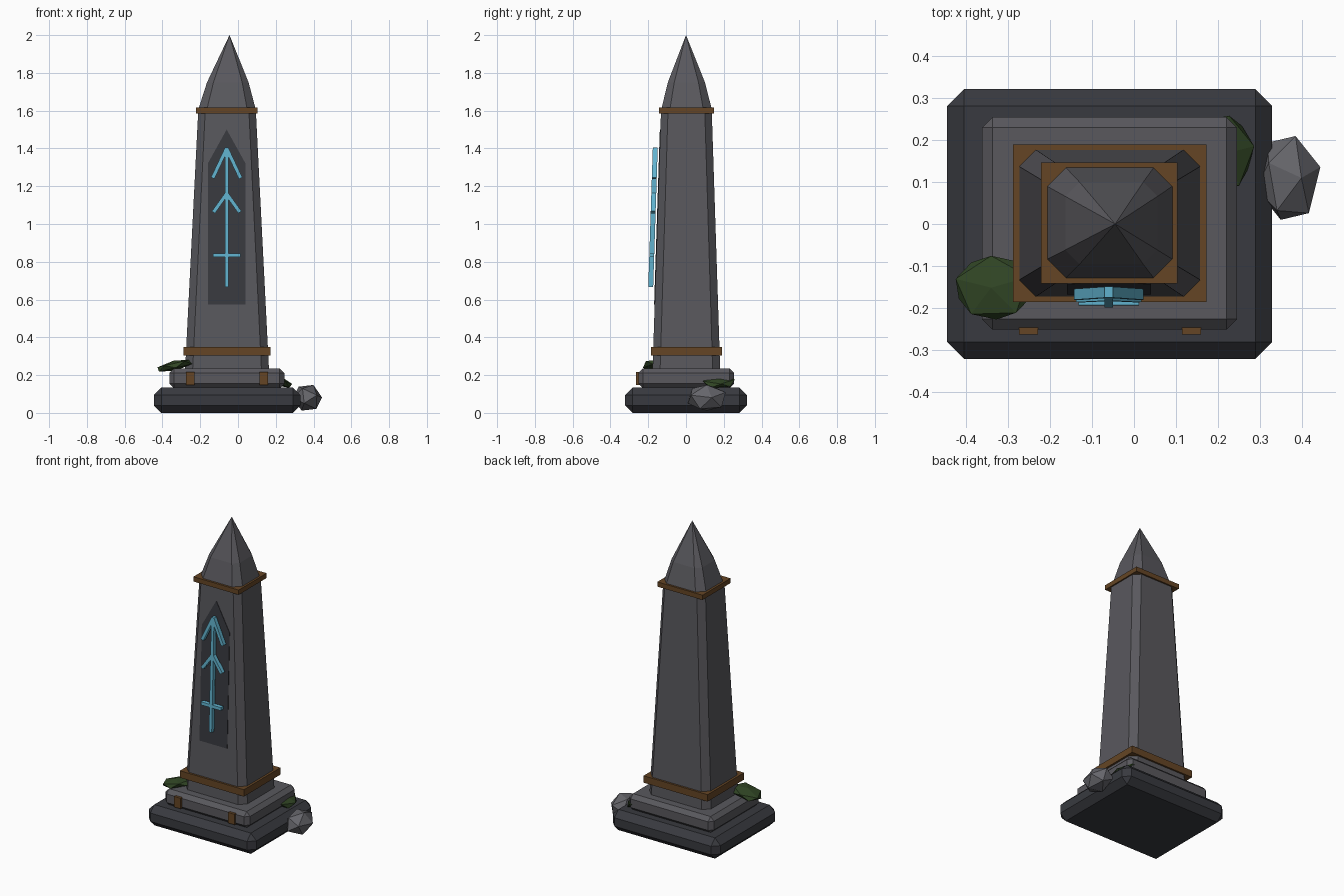
import bpy, bmesh
from math import radians, atan2, hypot
from mathutils import Matrix, Vector

if "Cube" in bpy.data.objects:
    bpy.data.objects.remove(bpy.data.objects["Cube"])

CX = -0.058   # axis of the monument


def material(name, r, g, b):
    m = bpy.data.materials.new(name)
    m.diffuse_color = (r, g, b, 1)
    m.use_nodes = True
    m.node_tree.nodes["Principled BSDF"].inputs["Base Color"].default_value = m.diffuse_color
    return m


STONE = material("stone", 0.10, 0.098, 0.11)
DARK = material("dark_stone", 0.04, 0.042, 0.05)
BRONZE = material("bronze", 0.13, 0.06, 0.018)
GLOW = material("rune_blue", 0.12, 0.45, 0.62)
MOSS = material("moss_green", 0.03, 0.06, 0.018)
ROCK = material("rock_grey", 0.13, 0.13, 0.145)


def finish(name, bm, mat):
    bmesh.ops.recalc_face_normals(bm, faces=bm.faces)
    me = bpy.data.meshes.new(name)
    bm.to_mesh(me)
    bm.free()
    ob = bpy.data.objects.new(name, me)
    me.materials.append(mat)
    bpy.context.collection.objects.link(ob)
    return ob


def box(name, x, y, z, mat, bevel=0):
    """Box from (min, max) ranges with optional chamfered edges."""
    bm = bmesh.new()
    size = [r[1] - r[0] for r in (x, y, z)]
    mid = [sum(r) / 2 for r in (x, y, z)]
    bmesh.ops.create_cube(bm, size=1, matrix=Matrix.Translation(mid) @ Matrix.Diagonal((*size, 1)))
    if bevel:
        bmesh.ops.bevel(bm, geom=bm.edges[:], offset=bevel, segments=1, affect='EDGES')
    return finish(name, bm, mat)


def octagon(cx, cy, hx, hy, c, z):
    """Rectangle outline with cut corners."""
    pts = [(hx, hy - c), (hx - c, hy), (c - hx, hy), (-hx, hy - c),
           (-hx, c - hy), (c - hx, -hy), (hx - c, -hy), (hx, c - hy)]
    return [(cx + px, cy + py, z) for px, py in pts]


def loft(name, rings, mat, apex=None):
    bm = bmesh.new()
    loops = [[bm.verts.new(p) for p in r] for r in rings]
    n = len(loops[0])
    for a, b in zip(loops, loops[1:]):
        for i in range(n):
            j = (i + 1) % n
            bm.faces.new((a[i], a[j], b[j], b[i]))
    bm.faces.new(loops[0])
    if apex:
        tip = bm.verts.new(apex)
        for i in range(n):
            bm.faces.new((loops[-1][i], loops[-1][(i + 1) % n], tip))
    else:
        bm.faces.new(loops[-1])
    return finish(name, bm, mat)


# Stepped base
box("base_slab", (-0.446, 0.33), (-0.322, 0.322), (0, 0.135), DARK, 0.04)
box("base_step", (-0.363, 0.246), (-0.252, 0.255), (0.13, 0.236), STONE, 0.025)

# Tapered shaft and pointed cap
loft("shaft", [octagon(CX, 0.002, 0.222, 0.179, 0.04, 0.23),
               octagon(CX, 0.002, 0.152, 0.134, 0.037, 1.61)], STONE)
loft("cap", [octagon(CX, 0.003, 0.151, 0.133, 0.045, 1.61),
             octagon(-0.054, 0.002, 0.11, 0.098, 0.034, 1.75)], STONE, (-0.045, 0, 2))

# Bronze bands and base clips
box("lower_band", (-0.289, 0.173), (-0.186, 0.19), (0.305, 0.35), BRONZE)
box("upper_band", (-0.222, 0.104), (-0.142, 0.147), (1.585, 1.616), BRONZE)
for side, x in (("left", -0.252), ("right", 0.137)):
    box("clip_" + side, (x - 0.023, x + 0.023), (-0.264, -0.24), (0.147, 0.216), BRONZE)


def front_y(z):
    """Depth of the sloping front face at height z."""
    return -0.177 + (z - 0.23) * 0.045 / 1.38


# Dark pointed panel on the front face
outline = [(-0.1, 0.575), (0.1, 0.575), (0.1, 1.32), (0, 1.5), (-0.1, 1.32)]
loft("panel", [[(-0.06 + x, front_y(z) + d, z) for x, z in outline] for d in (-0.003, 0.015)], DARK)


def stroke(name, a, b, w=0.02):
    """Bar between two (x, z) points, floating in front of the panel."""
    (ax, az), (bx, bz) = a, b
    length = hypot(bx - ax, bz - az)
    nx, nz = -(bz - az) / length * w / 2, (bx - ax) / length * w / 2
    pts = [(ax + nx, az + nz), (bx + nx, bz + nz), (bx - nx, bz - nz), (ax - nx, az - nz)]
    loft(name, [[(-0.06 + x, front_y(z) + d, z) for x, z in pts] for d in (-0.037, -0.011)], GLOW)


# Arrow-shaped carving
stroke("rune_stem", (0, 0.667), (0, 1.405))
stroke("rune_crossbar", (-0.072, 0.835), (0.072, 0.835))
for s, side in ((-1, "left"), (1, "right")):
    stroke("rune_upper_arm_" + side, (0, 1.4), (s * 0.074, 1.243))
    stroke("rune_lower_arm_" + side, (0, 1.16), (s * 0.07, 1.062))


def lump(name, loc, radii, tilt, spin, mat):
    """Squashed low-poly ball."""
    bm = bmesh.new()
    m = (Matrix.Translation(loc) @ Matrix.Rotation(radians(tilt), 4, 'Y')
         @ Matrix.Diagonal((*radii, 1)) @ Matrix.Rotation(radians(spin), 4, 'Z'))
    bmesh.ops.create_icosphere(bm, subdivisions=1, radius=1, matrix=m)
    return finish(name, bm, mat)


# Moss patches and a loose rock
lump("moss_left", (-0.335, -0.152, 0.25), (0.105, 0.085, 0.027), -13, 20, MOSS)
lump("moss_right", (0.213, 0.17, 0.17), (0.085, 0.1, 0.027), 22, 10, MOSS)
lump("rock", (0.368, 0.11, 0.08), (0.08, 0.112, 0.075), 25, 15, ROCK)
